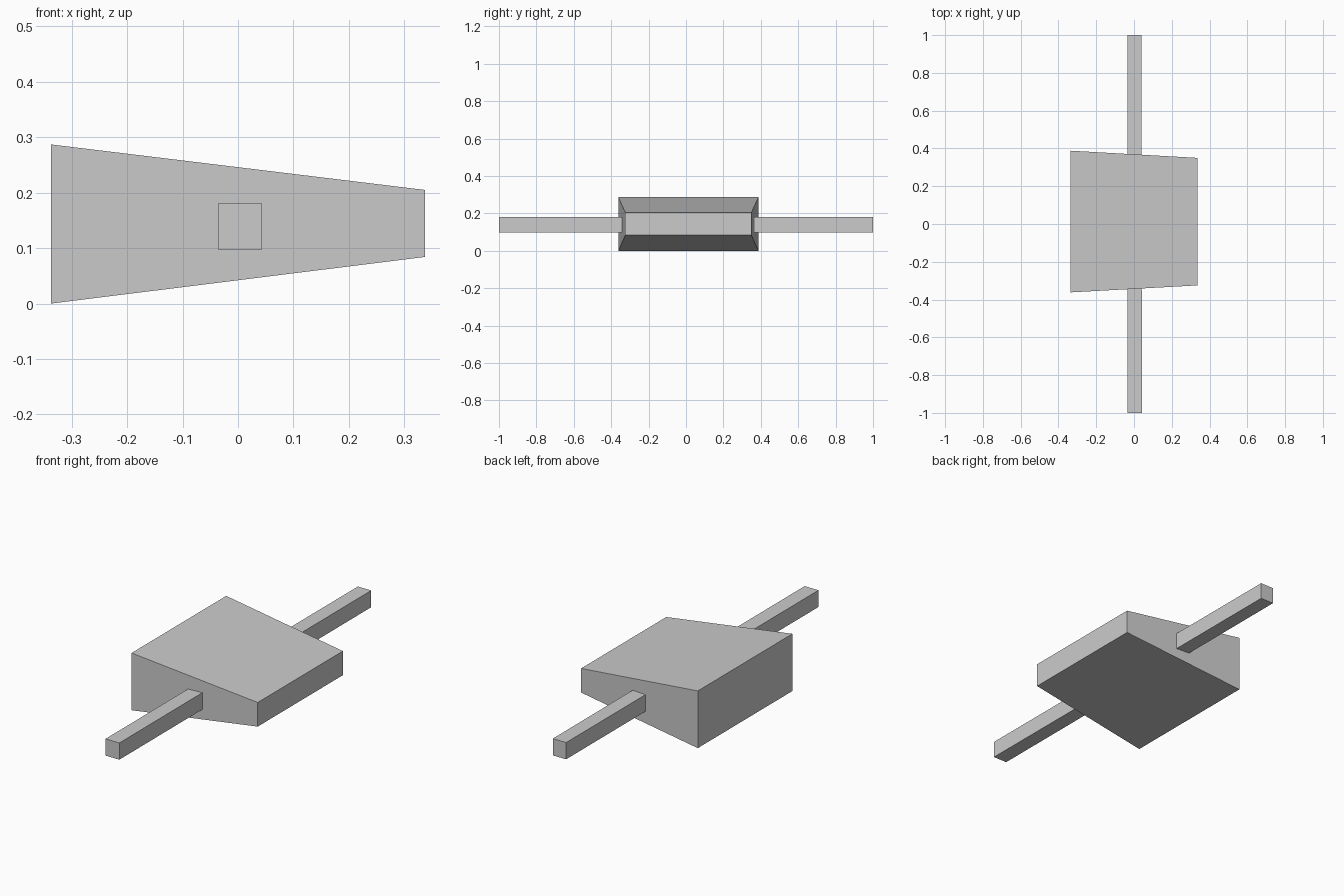
import bpy

cube = bpy.data.objects.get("Cube")
if cube:
    bpy.data.objects.remove(cube, do_unlink=True)

# Single neutral grey
grey = bpy.data.materials.new("light_grey")
grey.use_nodes = True
colour = (0.6, 0.6, 0.6, 1.0)
grey.diffuse_color = colour
bsdf = next(n for n in grey.node_tree.nodes if n.type == 'BSDF_PRINCIPLED')
bsdf.inputs["Base Color"].default_value = colour


def tapered_block(name, axis, start, end):
    """Flat-sided block between two (position, (u0, u1), (z0, z1)) rectangles along x or y."""
    verts = []
    for pos, (u0, u1), (z0, z1) in (start, end):
        for u, z in ((u0, z0), (u1, z0), (u1, z1), (u0, z1)):
            verts.append((pos, u, z) if axis == 'x' else (u, pos, z))
    faces = [(3, 2, 1, 0), (4, 5, 6, 7)]
    faces += [(i, (i + 1) % 4, (i + 1) % 4 + 4, i + 4) for i in range(4)]
    if axis == 'y':  # swapped axes mirror the winding
        faces = [f[::-1] for f in faces]
    mesh = bpy.data.meshes.new(name)
    mesh.from_pydata(verts, [], faces)
    mesh.materials.append(grey)
    obj = bpy.data.objects.new(name, mesh)
    bpy.context.collection.objects.link(obj)
    return obj


# Wedge-shaped head: tall on its right, narrowing to the left
tapered_block("wedge_body", 'x',
              (-0.337, (-0.362, 0.388), (0.0, 0.287)),
              (0.337, (-0.325, 0.350), (0.084, 0.205)))

# Square bar running through the body from front to back
tapered_block("cross_bar", 'y',
              (-1.0, (-0.035, 0.042), (0.097, 0.181)),
              (1.0, (-0.035, 0.039), (0.097, 0.181)))
